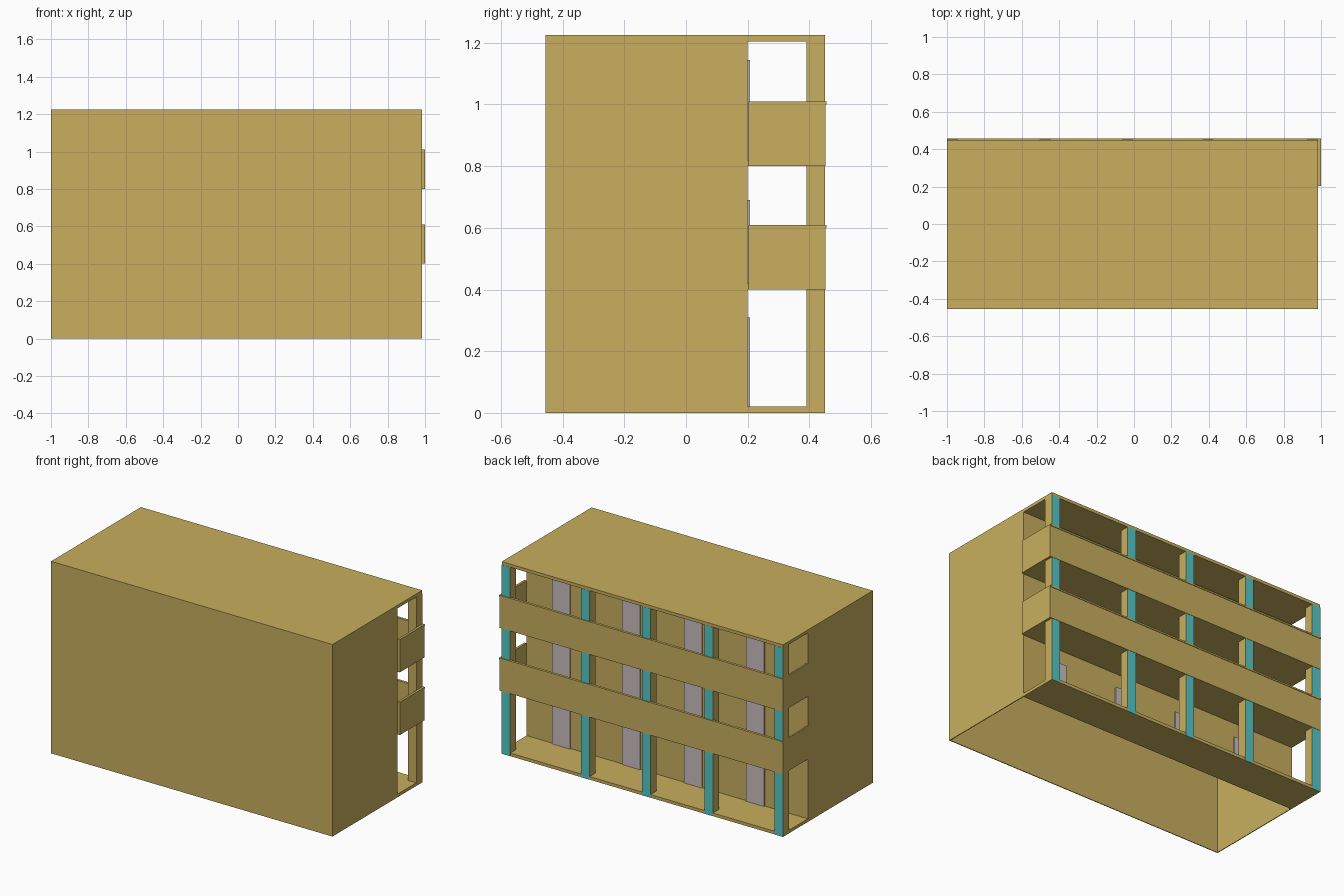
import bpy

cube = bpy.data.objects.get("Cube")
if cube:
    bpy.data.objects.remove(cube, do_unlink=True)


def material(name, color):
    m = bpy.data.materials.new(name)
    m.use_nodes = True
    m.diffuse_color = (*color, 1)
    m.node_tree.nodes["Principled BSDF"].inputs["Base Color"].default_value = (*color, 1)
    return m


SAND = material("sand", (0.58, 0.43, 0.112))
TEAL = material("teal", (0.094, 0.578, 0.558))
LILAC = material("lilac_grey", (0.60, 0.52, 0.52))


def box(name, x, y, z, mat=SAND):
    """Box spanning three (low, high) ranges."""
    verts = [(a, b, c) for a in x for b in y for c in z]
    faces = [(0, 1, 3, 2), (4, 6, 7, 5), (0, 4, 5, 1),
             (2, 3, 7, 6), (0, 2, 6, 4), (1, 5, 7, 3)]
    mesh = bpy.data.meshes.new(name)
    mesh.from_pydata(verts, [], faces)
    mesh.materials.append(mat)
    obj = bpy.data.objects.new(name, mesh)
    bpy.context.collection.objects.link(obj)
    return obj


LEFT, RIGHT = -1.0, 0.985
FRONT, WALL, BACK = -0.455, 0.20, 0.45
TOP, SLAB, T = 1.225, 0.02, 0.005
LEVELS = (0.40, 0.80)
RAIL = 0.21
ROOF = TOP - SLAB

# Hollow main block, open underneath
box("front_wall", (LEFT, RIGHT), (FRONT, FRONT + T), (0, ROOF))
box("gallery_wall", (LEFT, RIGHT), (WALL - T, WALL), (0, ROOF))
box("end_wall_a", (LEFT, LEFT + T), (FRONT + T, WALL - T), (0, ROOF))
box("end_wall_b", (RIGHT - T, RIGHT), (FRONT + T, WALL - T), (0, ROOF))
box("roof", (LEFT, RIGHT), (FRONT, BACK), (ROOF, TOP))

# Gallery floors
box("ground_floor", (LEFT, RIGHT), (WALL, BACK), (0, SLAB))
for i, z in enumerate(LEVELS):
    box(f"gallery_floor_{i}", (LEFT, RIGHT), (WALL, BACK - 0.01), (z, z + SLAB))
    # Parapets along the back, with a thin cap, and at both ends
    box(f"back_parapet_{i}", (LEFT, 1.0), (BACK - 0.01, BACK + 0.003), (z, z + RAIL))
    box(f"parapet_cap_{i}", (LEFT, 1.0), (BACK - 0.01, BACK + 0.006), (z + RAIL - 0.01, z + RAIL))
    box(f"open_end_parapet_{i}", (RIGHT, 1.0), (WALL + 0.003, BACK - 0.005), (z, z + RAIL))
    box(f"end_wall_parapet_{i}", (LEFT, LEFT + 0.01), (WALL, BACK - 0.01), (z, z + RAIL))

# Columns with a teal back face
for i, x in enumerate((LEFT, -0.505, -0.065, 0.365, 0.925)):
    column = box(f"column_{i}", (x, x + 0.06), (0.39, BACK + 0.001), (0, ROOF))
    column.data.materials.append(TEAL)
    for face in column.data.polygons:
        if face.normal.y > 0.9:
            face.material_index = 1

# Doors on each floor
for i, (low, high) in enumerate(((SLAB, 0.31), (0.42, 0.69), (0.82, 1.145))):
    for j, x in enumerate((-0.696, -0.258, 0.18, 0.674)):
        box(f"door_{i}_{j}", (x, x + 0.127), (WALL, WALL + 0.008), (low, high), LILAC)
